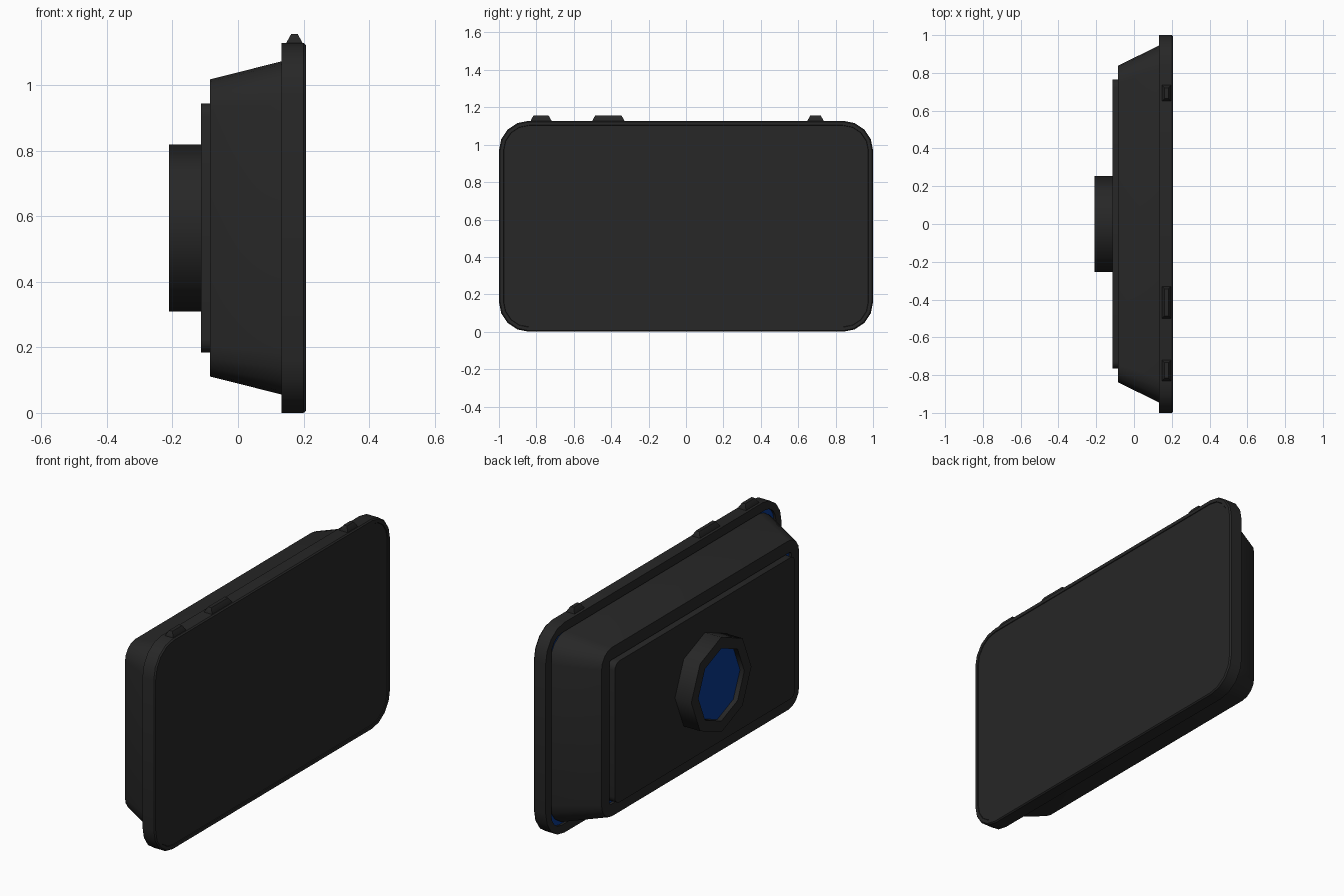
import bpy, bmesh, math

if "Cube" in bpy.data.objects:
    bpy.data.objects.remove(bpy.data.objects["Cube"])

CZ = 0.564  # height of the middle of the device


def material(name, rgb):
    m = bpy.data.materials.new(name)
    m.diffuse_color = (*rgb, 1)
    m.use_nodes = True
    m.node_tree.nodes["Principled BSDF"].inputs["Base Color"].default_value = m.diffuse_color
    return m


BLACK = material("black_plastic", (0.02, 0.02, 0.02))
BLUE = material("blue_inner", (0.003, 0.04, 0.27))


def rounded(x, hy, hz, r, n=4):
    """Rounded rectangle loop facing along x."""
    pts = []
    for k, (sy, sz) in enumerate([(1, 1), (-1, 1), (-1, -1), (1, -1)]):
        for i in range(n + 1):
            a = math.pi / 2 * (k + i / n)
            pts.append((x, sy * (hy - r) + r * math.cos(a), CZ + sz * (hz - r) + r * math.sin(a)))
    return pts


def octagon(x, r):
    return [(x, r * math.cos(i * math.pi / 4), CZ + r * math.sin(i * math.pi / 4)) for i in range(8)]


def loft(name, loops, mat=BLACK, ring=False, cap_start=False, cap_end=False, smooth=30):
    """Skin a run of equal-length loops; ring joins the last to the first."""
    bm = bmesh.new()
    rows = [[bm.verts.new(p) for p in lp] for lp in loops]
    n = len(rows[0])
    pairs = list(zip(rows, rows[1:])) + ([(rows[-1], rows[0])] if ring else [])
    for a, b in pairs:
        for i in range(n):
            j = (i + 1) % n
            bm.faces.new((a[i], a[j], b[j], b[i]))
    if cap_start:
        bm.faces.new(rows[0])
    if cap_end:
        bm.faces.new(rows[-1])
    bmesh.ops.recalc_face_normals(bm, faces=bm.faces)
    me = bpy.data.meshes.new(name)
    bm.to_mesh(me)
    bm.free()
    me.materials.append(mat)
    ob = bpy.data.objects.new(name, me)
    bpy.context.collection.objects.link(ob)
    bpy.context.view_layer.objects.active = ob
    ob.select_set(True)
    bpy.ops.object.shade_smooth_by_angle(angle=math.radians(smooth))
    ob.select_set(False)
    return ob


# Bezel frame around the screen
loft("bezel", [rounded(0.133, 1.0, 0.564, 0.16), rounded(0.200, 1.0, 0.564, 0.16),
               rounded(0.207, 0.994, 0.558, 0.154), rounded(0.207, 0.976, 0.540, 0.136),
               rounded(0.200, 0.974, 0.538, 0.134), rounded(0.150, 0.953, 0.516, 0.09),
               rounded(0.133, 0.953, 0.516, 0.09)], ring=True)

# Screen panel, just set back from the bezel
loft("screen", [rounded(0.185, 0.965, 0.529, 0.128), rounded(0.204, 0.974, 0.538, 0.134)],
     cap_start=True, cap_end=True)

# Blue layer seen in the gap behind the bezel
loft("inner_panel", [rounded(0.146, 0.96, 0.522, 0.1), rounded(0.150, 0.96, 0.522, 0.1)],
     BLUE, cap_start=True, cap_end=True)

# Tapered back housing with an opening for the rear plate
loft("housing", [rounded(0.148, 0.945, 0.508, 0.13), rounded(0.133, 0.945, 0.508, 0.13),
                 rounded(-0.085, 0.838, 0.453, 0.09), rounded(-0.085, 0.772, 0.387, 0.015),
                 rounded(-0.065, 0.772, 0.387, 0.015)])

# Blue layer seen in the gap around the rear plate
loft("inner_back", [rounded(-0.070, 0.774, 0.389, 0.015), rounded(-0.066, 0.774, 0.389, 0.015)],
     BLUE, cap_start=True, cap_end=True)

# Raised rear plate
loft("rear_plate", [rounded(-0.070, 0.765, 0.380, 0.04), rounded(-0.113, 0.765, 0.380, 0.04)],
     cap_start=True, cap_end=True)

# Eight-sided mount ring with a recessed blue face
loft("mount_ring", [octagon(-0.113, 0.255), octagon(-0.210, 0.255),
                    octagon(-0.210, 0.195), octagon(-0.113, 0.195)], ring=True, smooth=50)
loft("mount_face", [octagon(-0.113, 0.194), octagon(-0.185, 0.194)], BLUE, cap_end=True)

# Tapered buttons along the top edge
for i, (y0, y1) in enumerate([(-0.83, -0.72), (-0.50, -0.33), (0.65, 0.735)]):
    def rect(z, t):
        return [(0.148 + t, y0 + t, z), (0.196 - t, y0 + t, z),
                (0.196 - t, y1 - t, z), (0.148 + t, y1 - t, z)]
    loft(f"button_{i + 1}", [rect(1.12, 0), rect(1.130, 0), rect(1.155, 0.014)],
         cap_start=True, cap_end=True)
